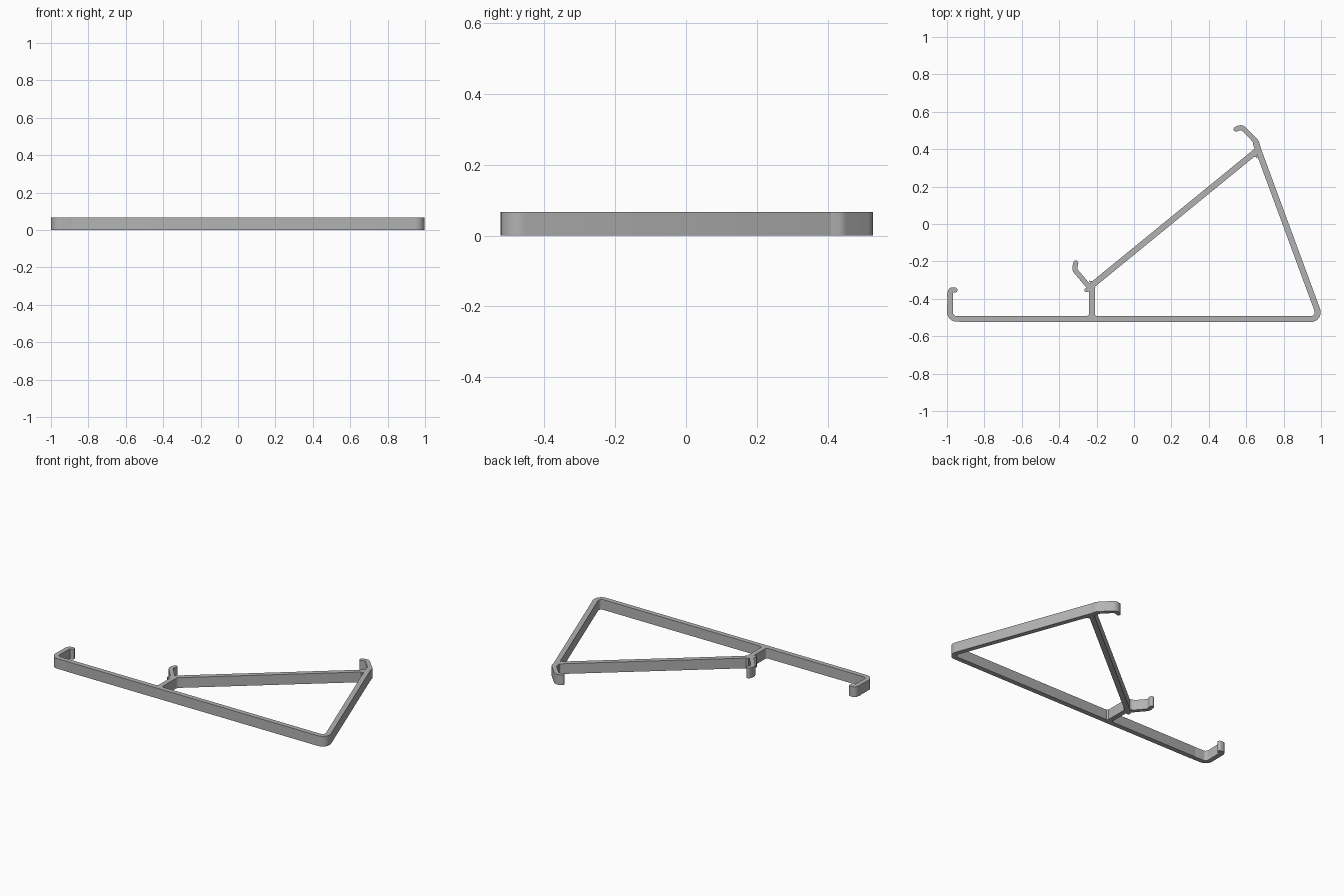
import bpy
import bmesh
import math
from mathutils import Vector

cube = bpy.data.objects.get("Cube")
if cube:
    bpy.data.objects.remove(cube, do_unlink=True)

HEIGHT = 0.067
BAR = 0.016      # half thickness of the straight bars
HOOK = 0.0135    # half thickness of the hooks

grey = bpy.data.materials.new("plain grey")
grey.use_nodes = True
colour = (0.45, 0.45, 0.45, 1)
grey.diffuse_color = colour
grey.node_tree.nodes["Principled BSDF"].inputs["Base Color"].default_value = colour


def prism(name, outline):
    """Extrude a flat outline up to the common height."""
    bm = bmesh.new()
    face = bm.faces.new([bm.verts.new((p.x, p.y, 0)) for p in outline])
    top = bmesh.ops.extrude_face_region(bm, geom=[face])["geom"]
    bmesh.ops.translate(bm, vec=(0, 0, HEIGHT),
                        verts=[g for g in top if isinstance(g, bmesh.types.BMVert)])
    bmesh.ops.recalc_face_normals(bm, faces=bm.faces)
    mesh = bpy.data.meshes.new(name)
    bm.to_mesh(mesh)
    bm.free()
    mesh.materials.append(grey)
    obj = bpy.data.objects.new(name, mesh)
    bpy.context.collection.objects.link(obj)
    bpy.ops.object.select_all(action="DESELECT")
    obj.select_set(True)
    bpy.context.view_layer.objects.active = obj
    bpy.ops.object.shade_smooth_by_angle(angle=math.radians(35))
    return obj


def corner_arc(a, corner, b, radius, steps=8):
    """Points of the arc that rounds a corner between two directions."""
    u, v = (a - corner).normalized(), (b - corner).normalized()
    half = u.angle(v) / 2
    centre = corner + (u + v).normalized() * radius / math.sin(half)
    start = corner + u * radius / math.tan(half) - centre
    end = corner + v * radius / math.tan(half) - centre
    turn = math.atan2(start.x * end.y - start.y * end.x, start.dot(end))
    arc = []
    for i in range(steps + 1):
        t = turn * i / steps
        c, s = math.cos(t), math.sin(t)
        arc.append(centre + Vector((start.x * c - start.y * s,
                                    start.x * s + start.y * c)))
    return arc


def strip(name, points, half, radius=0.03):
    """Bar of even thickness along a path with rounded corners and ends."""
    pts = [Vector(p) for p in points]
    path = [pts[0]]
    for a, b, c in zip(pts, pts[1:], pts[2:]):
        path += corner_arc(a, b, c, radius)
    path.append(pts[-1])
    left, right = [], []
    for i, p in enumerate(path):
        before = (p - path[i - 1]).normalized() if i else None
        after = (path[i + 1] - p).normalized() if i < len(path) - 1 else None
        before, after = before or after, after or before
        tangent = (before + after).normalized()
        normal = Vector((-tangent.y, tangent.x)) * half / tangent.dot(after)
        left.append(p + normal)
        right.append(p - normal)

    def cap(centre, edge):
        d = edge - centre
        side = Vector((d.y, -d.x))
        return [centre + d * math.cos(t) + side * math.sin(t)
                for t in (math.pi * i / 8 for i in range(1, 8))]

    return prism(name, left + cap(path[-1], left[-1]) + right[::-1]
                 + cap(path[0], right[0]))


def fillet(name, corner, a, b, radius):
    """Small concave web in the corner between two bars."""
    corner, a, b = Vector(corner), Vector(a), Vector(b)
    prism(name, [corner] + corner_arc(a, corner, b, radius))


# Key joints of the frame
base_y = -0.508
toe = (0.998, base_y)
peak = (0.652, 0.43)
knee = (-0.225, -0.328)
foot = (-0.225, base_y)

# Main bars
strip("base_bar", [(-0.88, base_y), toe, peak], BAR, 0.036)
strip("support_post", [foot, knee], BAR)
strip("diagonal_bar", [knee, (0.65, 0.386)], BAR)

# Hooks
strip("front_hook", [(-0.957, -0.353), (-0.981, -0.35), (-0.986, -0.385)],
      HOOK, 0.015)
strip("front_hook_arm", [(-0.982, -0.368), (-0.985, base_y + 0.001), (-0.87, base_y)],
      BAR * 0.95, 0.036)
strip("middle_hook", [(-0.311, -0.208), (-0.319, -0.243), (-0.235, -0.342)],
      HOOK, 0.03)
strip("middle_hook_nub", [(-0.254, -0.353), (-0.22, -0.345)], HOOK * 0.85)
strip("top_hook", [(0.546, 0.507), (0.576, 0.52), (0.656, 0.437), (0.665, 0.40)],
      HOOK, 0.028)

# Rounded webs in the inner corners
inner = base_y + BAR - 0.002
for side, label in ((-1, "outer"), (1, "inner")):
    x = foot[0] + side * (BAR - 0.002)
    fillet("post_web_" + label, (x, inner), (x, 0), (x + side, inner), 0.02)
fillet("knee_web", (-0.21, -0.338), (-0.21, base_y), (0.63, 0.348), 0.03)
fillet("knee_top_web", (-0.231, -0.316), (-0.311, -0.22), (0.64, 0.396), 0.025)
fillet("peak_web", (0.652, 0.374), (-0.2, -0.338), (0.982, base_y), 0.022)
fillet("peak_back_web", (0.639, 0.396), (-0.2, -0.305), (0.636, 0.46), 0.02)
